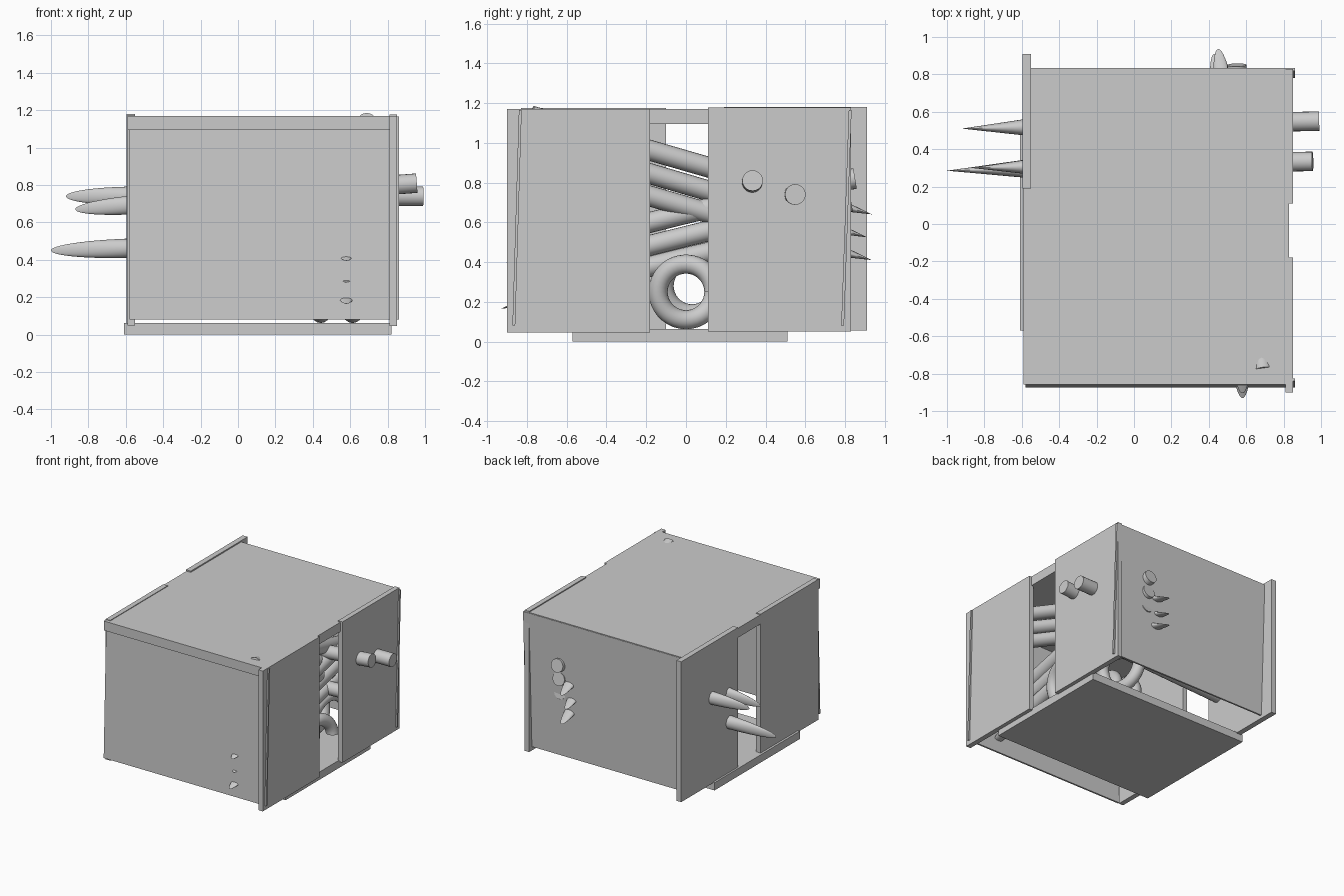
import bpy, bmesh, math
from mathutils import Vector

if "Cube" in bpy.data.objects:
    bpy.data.objects.remove(bpy.data.objects["Cube"])


def link(name, bm, smooth=False):
    bmesh.ops.recalc_face_normals(bm, faces=bm.faces)
    mesh = bpy.data.meshes.new(name)
    bm.to_mesh(mesh)
    bm.free()
    ob = bpy.data.objects.new(name, mesh)
    bpy.context.collection.objects.link(ob)
    if smooth:
        bpy.ops.object.select_all(action='DESELECT')
        ob.select_set(True)
        bpy.context.view_layer.objects.active = ob
        bpy.ops.object.shade_smooth_by_angle(angle=math.radians(40))
    return ob


def panel(name, x, y, z, tilt=0.0):
    """Board given by its ranges, optionally leaning about x."""
    bm = bmesh.new()
    bmesh.ops.create_cube(bm, size=1)
    for v in bm.verts:
        v.co = Vector((v.co.x * (x[1] - x[0]), v.co.y * (y[1] - y[0]), v.co.z * (z[1] - z[0])))
    ob = link(name, bm)
    ob.location = (sum(x) / 2, sum(y) / 2, sum(z) / 2)
    ob.rotation_euler.x = tilt
    return ob


def sweep(name, rings, sides=20):
    """Skin a tube over (centre, axis_u, axis_v) rings and cap both ends."""
    bm = bmesh.new()
    loops = []
    for c, u, v in rings:
        angles = [2 * math.pi * i / sides for i in range(sides)]
        loops.append([bm.verts.new(c + u * math.cos(a) + v * math.sin(a)) for a in angles])
    for a, b in zip(loops, loops[1:]):
        for i in range(sides):
            j = (i + 1) % sides
            bm.faces.new((a[i], a[j], b[j], b[i]))
    bm.faces.new(loops[0])
    bm.faces.new(loops[-1])
    return link(name, bm, True)


def tusk(name, base, tip, wide, taper, bend=(0, 0, 0), r=0.052, steps=40):
    """Round shaft with a flat base and a wedge-shaped rounded tip."""
    p0, p2, wide = Vector(base), Vector(tip), Vector(wide)
    p1 = (p0 + p2) / 2 + Vector(bend) * 2
    length = (p2 - p0).length
    rings = []
    for i in range(steps + 1):
        t = 1 - (1 - i / steps) ** 2
        c = p0 * (1 - t) ** 2 + p1 * 2 * t * (1 - t) + p2 * t * t
        d = ((p1 - p0) * (1 - t) + (p2 - p1) * t).normalized()
        narrow = d.cross(wide).normalized()
        w = narrow.cross(d).normalized()
        s = max(0.0, 1 - (1 - t) * length / taper)
        rings.append((c, w * r * max(math.sqrt(1 - s * s), 0.01),
                      narrow * r * max(1 - s, 0.01)))
    return sweep(name, rings)


def coil(name, centre, x_range, radius, turns, r=0.048):
    """Curled tusk wound about the x axis."""
    rings = []
    n = int(turns * 36)
    for i in range(n + 1):
        t = i / n
        a = 2 * math.pi * turns * t
        out = Vector((0, math.cos(a), math.sin(a)))
        c = Vector((x_range[0] + (x_range[1] - x_range[0]) * t, centre[0], centre[1])) + out * radius
        rings.append((c, out * r, Vector((r, 0, 0))))
    return sweep(name, rings, 16)


# crate boards
panel("floor_board", (-0.61, 0.82), (-0.57, 0.51), (0, 0.062))
panel("lid", (-0.59, 0.83), (-0.857, 0.83), (1.095, 1.17))
panel("right_board_front", (0.81, 0.85), (-0.90, -0.18), (0.045, 1.17))
panel("right_board_back", (0.81, 0.85), (0.11, 0.83), (0.05, 1.178))
panel("left_board_front", (-0.592, -0.552), (-0.83, -0.10), (0.05, 1.175))
panel("left_board_back", (-0.595, -0.552), (0.19, 0.91), (0.055, 1.18))
panel("front_sheet", (-0.58, 0.862), (-0.857, -0.843), (0.08, 1.165), -0.03)
panel("back_sheet", (-0.58, 0.862), (0.80, 0.814), (0.08, 1.165), -0.035)

# tusks lying across the crate, tips out of the left side
Z, X = (0, 0, 1), (1, 0, 0)
tusk("cross_tusk_1", (0.99, 0.55, 0.74), (-0.92, 0.51, 0.74), Z, 0.4)
tusk("cross_tusk_2", (0.955, 0.335, 0.81), (-0.87, 0.30, 0.67), Z, 0.4)
tusk("cross_tusk_3", (0.78, 0.33, 0.50), (-1.0, 0.285, 0.45), Z, 0.45)

# tusks lying lengthwise, pointing forwards and backwards in turn
front_y = (-0.905, -0.885, -0.93)
back_y = (0.935, 0.91, 0.935)
for i in range(3):
    drop = 0.115 * i
    tusk(f"forward_tusk_{i + 1}", (0.55, 0.85 - 0.02 * i, 0.82 - drop),
         (0.58, front_y[i], 0.395 - drop), X, 0.28, (0, 0, 0.03))
    tusk(f"backward_tusk_{i + 1}", (0.69, -0.78, 1.135 - drop),
         (0.45 - 0.02 * (i % 2), back_y[i], 0.64 - drop), X, 0.3)

# curled tusks on the floor
coil("curled_tusk_1", (0.0, 0.25), (0.74, 0.40), 0.14, 2)
coil("curled_tusk_2", (0.03, 0.28), (0.32, 0.10), 0.14, 1.2)
coil("curled_tusk_3", (0.38, 0.27), (0.60, 0.35), 0.14, 1.2)
